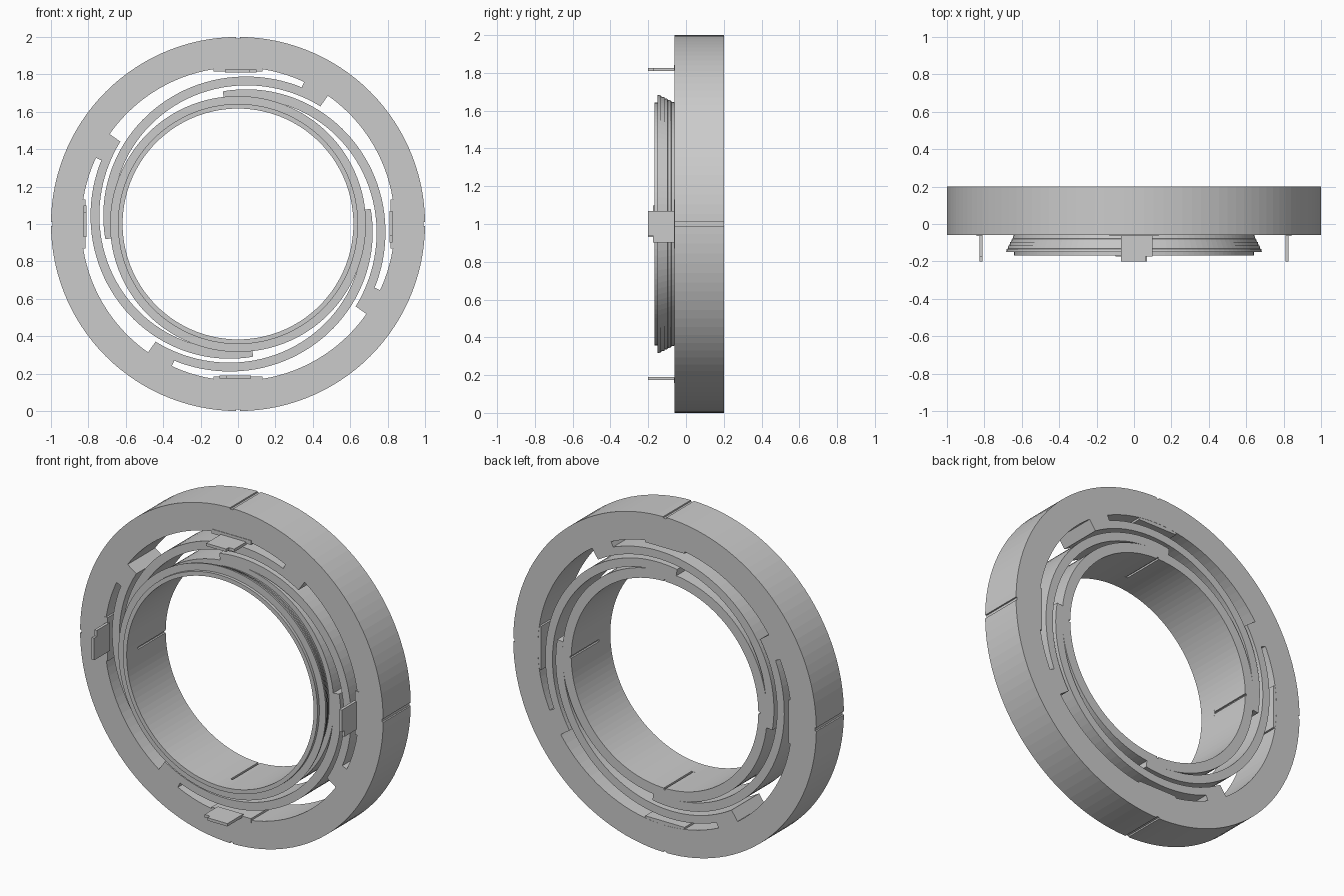
import bpy, bmesh
from math import cos, sin, radians

if "Cube" in bpy.data.objects:
    bpy.data.objects.remove(bpy.data.objects["Cube"])

FRONT, BACK = -0.06, 0.2
QUARTERS = (0, 90, 180, 270)


def point(angle, r, y):
    a = radians(angle)
    return (r * cos(a), y, 1 + r * sin(a))


def finish(bm, name):
    bmesh.ops.recalc_face_normals(bm, faces=bm.faces)
    mesh = bpy.data.meshes.new(name)
    bm.to_mesh(mesh)
    bm.free()
    ob = bpy.data.objects.new(name, mesh)
    bpy.context.collection.objects.link(ob)
    return ob


def sweep(name, sections, closed):
    """Join cross-sections (angle, [(r, y), ...]) placed around the axis."""
    bm = bmesh.new()
    loops = [[bm.verts.new(point(a, r, y)) for r, y in prof] for a, prof in sections]
    n = len(loops[0])
    pairs = list(zip(loops, loops[1:]))
    if closed:
        pairs.append((loops[-1], loops[0]))
    else:
        bm.faces.new(loops[0])
        bm.faces.new(loops[-1])
    for p, q in pairs:
        for i in range(n):
            j = (i + 1) % n
            bm.faces.new((p[i], p[j], q[j], q[i]))
    return finish(bm, name)


def rect(r0, r1, y0=FRONT, y1=BACK):
    return [(r0, y0), (r1, y0), (r1, y1), (r0, y1)]


def grooved_ring(name, r0, r1, cut_in=0.0, cut_out=0.0):
    """Full ring with a narrow axial groove every quarter turn."""
    sections = []
    for q in QUARTERS:
        for d in (-0.6, -0.55, 0.55, 0.6):
            cut = abs(d) < 0.58
            sections.append((q + d, rect(r0 + cut_in * cut, r1 - cut_out * cut)))
        sections += [(q + d, rect(r0, r1)) for d in range(3, 90, 3)]
    return sweep(name, sections, True)


def box(name, quarter, x0, x1, y0, y1, r0, r1):
    """Box at the top of the ring, turned to the given quarter."""
    bm = bmesh.new()
    a = radians(quarter)
    v = []
    for y in (y0, y1):
        for x, r in ((x0, r0), (x1, r0), (x1, r1), (x0, r1)):
            v.append(bm.verts.new((x * cos(a) - r * sin(a), y, 1 + x * sin(a) + r * cos(a))))
    for f in ((0, 1, 2, 3), (4, 5, 6, 7), (0, 1, 5, 4), (1, 2, 6, 5), (2, 3, 7, 6), (3, 0, 4, 7)):
        bm.faces.new([v[i] for i in f])
    return finish(bm, name)


# Outer and inner rings
grooved_ring("outer_ring", 0.838, 1.0, cut_out=0.008)
grooved_ring("inner_ring", 0.617, 0.675, cut_in=0.01)

# Front collar with a stepped, flared rim
profile = [(0.64, FRONT), (0.617, FRONT), (0.617, -0.168), (0.642, -0.168), (0.642, -0.15)]
for i in range(5):
    r = 0.684 - 0.009 * i
    y = -0.15 + 0.018 * i
    profile += [(r, y), (r - 0.004, y + 0.017)]
profile[-1] = (profile[-1][0], FRONT)
sweep("threaded_collar", [(a, profile) for a in range(0, 360, 3)], True)

# Spiral spring arms, their anchor blocks and the front tabs
for q in QUARTERS:
    arm = []
    for i in range(45):
        t = i / 44
        r_out = 0.714 + 0.100 * t
        r_in = max(0.675, 0.662 + 0.106 * t)
        arm.append((q + 96.5 - 131.5 * t, rect(r_in, r_out)))
    sweep("spring_arm", arm, False)
    block = []
    for i in range(5):
        t = i / 4
        block.append((q + 65 - 10 * t, rect(0.79 - 0.022 * t, 0.839)))
    sweep("anchor_block", block, False)
    box("tab_base", q, -0.13, 0.13, -0.063, 0.199, 0.816, 0.842)
    box("tab", q, -0.07, 0.098, -0.175, -0.05, 0.809, 0.826)
    box("tab_tip", q, -0.07, 0.062, -0.2, -0.175, 0.809, 0.826)
